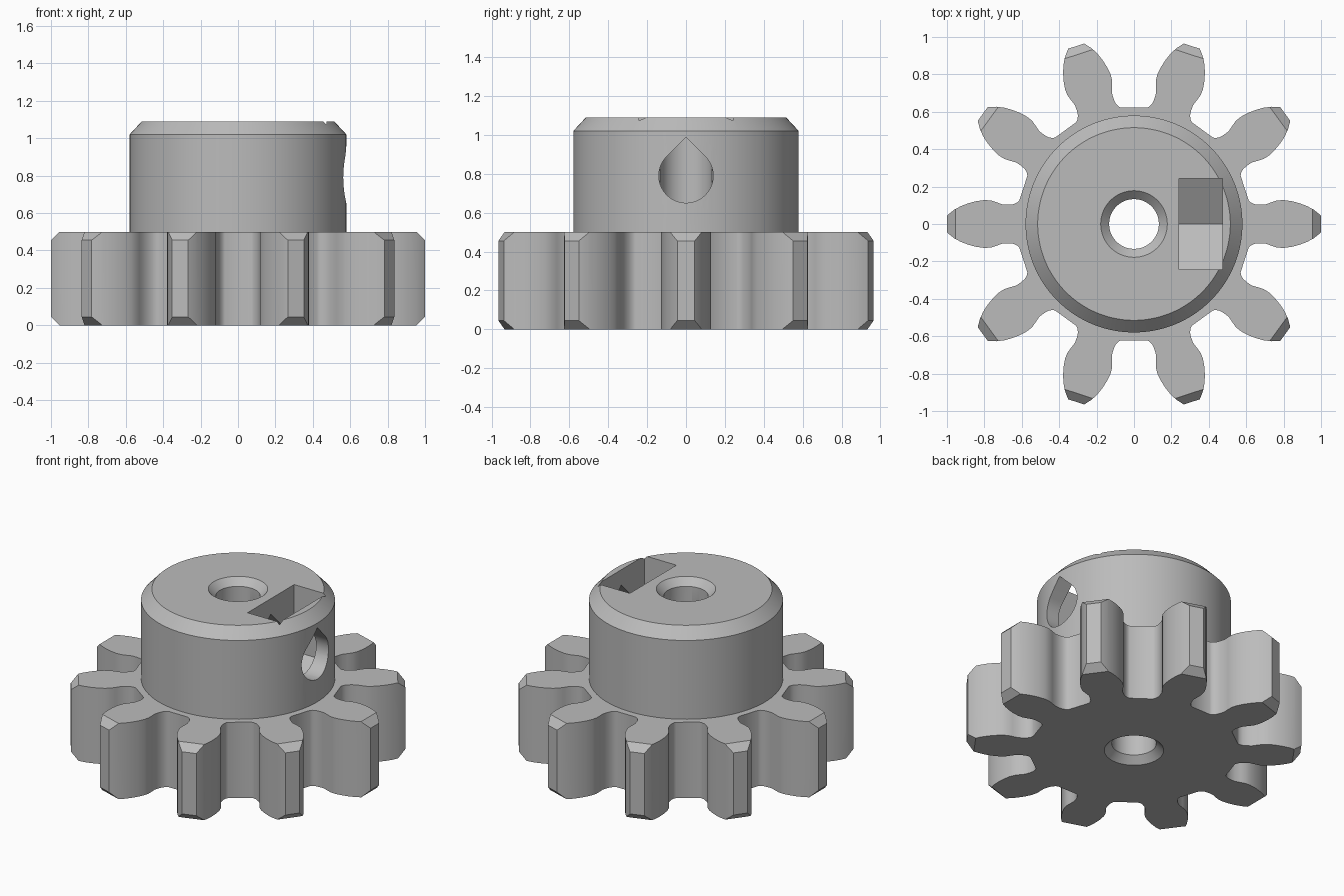
import bpy
import bmesh
from math import sin, cos, pi, radians
from mathutils import Matrix, Vector

cube = bpy.data.objects.get("Cube")
if cube:
    bpy.data.objects.remove(cube)

TEETH = 10
GEAR_H, HUB_H = 0.5, 1.09
HUB_R, BORE_R = 0.58, 0.133
CHAMFER = 0.045
SCREW_Z = 0.79

steel = bpy.data.materials.new("grey_plastic")
steel.use_nodes = True
GREY = (0.5, 0.5, 0.5, 1)
steel.diffuse_color = GREY
steel.node_tree.nodes["Principled BSDF"].inputs["Base Color"].default_value = GREY


def make_object(name, bm):
    bmesh.ops.recalc_face_normals(bm, faces=bm.faces)
    mesh = bpy.data.meshes.new(name)
    bm.to_mesh(mesh)
    bm.free()
    mesh.materials.append(steel)
    obj = bpy.data.objects.new(name, mesh)
    bpy.context.collection.objects.link(obj)
    return obj


def loft(name, rings):
    """Closed solid through equal-length rings of points."""
    bm = bmesh.new()
    loops = [[bm.verts.new(p) for p in ring] for ring in rings]
    n = len(loops[0])
    for a, b in zip(loops, loops[1:]):
        for i in range(n):
            j = (i + 1) % n
            bm.faces.new((a[i], a[j], b[j], b[i]))
    bm.faces.new(loops[0])
    bm.faces.new(loops[-1])
    return make_object(name, bm)


def turned(name, profile, sides):
    """Round solid from (radius, z) pairs."""
    return loft(name, [[(r * cos(2 * pi * (i + 0.5) / sides), r * sin(2 * pi * (i + 0.5) / sides), z)
                        for i in range(sides)] for r, z in profile])


def along_x(name, outline, x0, x1):
    """Prism of a (y, z) outline, centred on the screw height."""
    return loft(name, [[(x, y, SCREW_Z + z) for y, z in outline] for x in (x0, x1)])


def combine(target, other, operation):
    mod = target.modifiers.new(other.name, 'BOOLEAN')
    mod.operation, mod.object, mod.solver = operation, other, 'EXACT'
    bpy.context.view_layer.objects.active = target
    bpy.ops.object.modifier_apply(modifier=mod.name)
    bpy.data.objects.remove(other)


# Toothed wheel: half a tooth (distance out, half width), mirrored and repeated
half_tooth = [(0.613, 0.126), (0.624, 0.115), (0.644, 0.106), (0.67, 0.103), (0.702, 0.104),
              (0.735, 0.116), (0.765, 0.126), (0.80, 0.128), (0.843, 0.122), (0.885, 0.111),
              (0.925, 0.096), (0.962, 0.076), (1.0, 0.045)]
tooth = [(r, -t) for r, t in half_tooth] + half_tooth[::-1]
outline = []
for k in range(TEETH):
    turn = Matrix.Rotation(2 * pi * k / TEETH, 2)
    outline += [turn @ Vector(p) for p in tooth]
gear = loft("pinion_gear", [[(p.x, p.y, z) for p in outline] for z in (0, GEAR_H)])

# Flat chamfers on the tooth tips, from a ten-sided double frustum
apothem = 1 / cos(pi / TEETH)
low, high = (1 - CHAMFER - 0.1) * apothem, (1 - CHAMFER + 0.1) * apothem
envelope = []
for r, z in ((low, -0.1), (high, 0.1), (high, GEAR_H - 0.1), (low, GEAR_H + 0.1)):
    envelope.append((r, z))
tip_chamfer = turned("tip_chamfer", envelope, TEETH)
tip_chamfer.data.transform(Matrix.Rotation(0, 4, 'Z'))
# Bring a flat side, not a corner, in front of every tooth
tip_chamfer.data.transform(Matrix.Rotation(2 * pi / TEETH, 4, 'Z'))
combine(gear, tip_chamfer, 'INTERSECT')

# Hub with a chamfered rim
hub = turned("hub", [(HUB_R, GEAR_H - 0.2), (HUB_R, 1.02), (0.515, HUB_H)], 96)
combine(gear, hub, 'UNION')

# Shaft bore, countersunk at both ends
bore = turned("bore", [(BORE_R + 0.145, -0.1), (BORE_R, CHAMFER), (BORE_R, HUB_H - CHAMFER),
                       (BORE_R + 0.145, HUB_H + 0.1)], 64)
combine(gear, bore, 'DIFFERENCE')

# Teardrop screw hole through one side of the hub
r = 0.14
drop = [(r * cos(radians(a)), r * sin(radians(a))) for a in range(135, 406, 9)]
drop.append((0, r * 2 ** 0.5))
combine(gear, along_x("screw_hole", drop, 0, 0.8), 'DIFFERENCE')

# Captive nut slot, pointed at the bottom and open at the top
w = 0.243
slot = [(-w, 0.5), (-w, -w * 0.577), (0, -w * 1.155), (w, -w * 0.577), (w, 0.5)]
combine(gear, along_x("nut_slot", slot, 0.24, 0.473), 'DIFFERENCE')

# Smooth curves, crisp edges
bpy.ops.object.select_all(action='DESELECT')
gear.select_set(True)
bpy.context.view_layer.objects.active = gear
bpy.ops.object.shade_smooth_by_angle(angle=radians(30))
